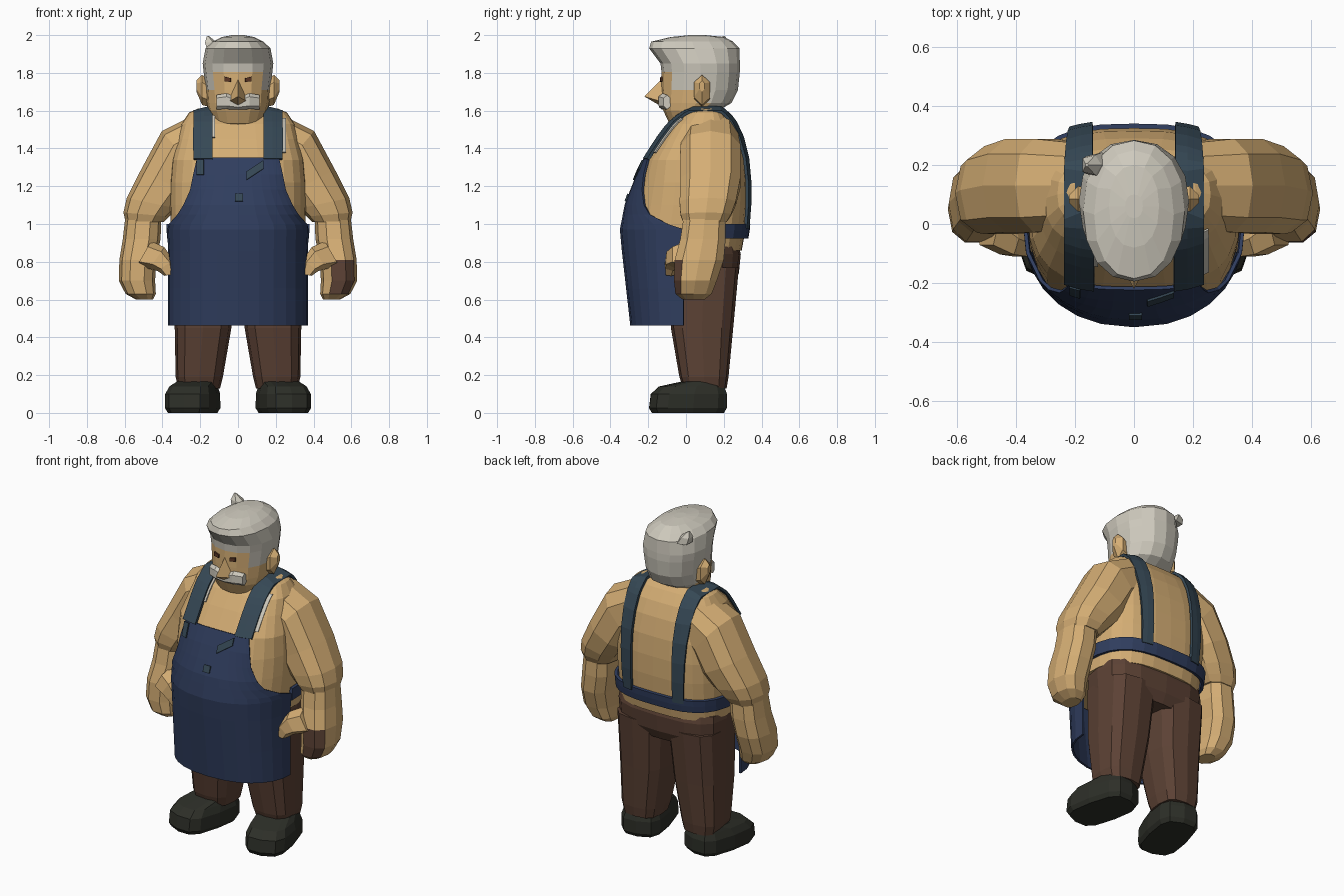
import bpy, bmesh, math
from mathutils import Vector, Matrix


def material(name, rgb):
    m = bpy.data.materials.new(name)
    m.diffuse_color = (*rgb, 1)
    return m


TAN = material("tan", (0.66, 0.42, 0.175))
NAVY = material("navy", (0.029, 0.047, 0.112))
TEAL = material("dark_teal", (0.036, 0.064, 0.09))
BROWN = material("trouser_brown", (0.107, 0.054, 0.035))
BOOT = material("boot_black", (0.026, 0.028, 0.021))
HAIR = material("pale_grey", (0.62, 0.59, 0.51))
EYE = material("eye_brown", (0.1, 0.035, 0.018))


def build(name, verts, faces, mats, solid=0):
    me = bpy.data.meshes.new(name)
    me.from_pydata([tuple(v) for v in verts], [], faces)
    bm = bmesh.new()
    bm.from_mesh(me)
    bmesh.ops.recalc_face_normals(bm, faces=bm.faces)
    bm.to_mesh(me)
    bm.free()
    for m in mats:
        me.materials.append(m)
    ob = bpy.data.objects.new(name, me)
    bpy.context.collection.objects.link(ob)
    if solid:
        mod = ob.modifiers.new("thickness", 'SOLIDIFY')
        mod.thickness = solid
        mod.offset = 0
    return ob


def sgnpow(v, e):
    return math.copysign(abs(v) ** e, v)


def ring(c, rx, ry, tilt=0, yaw=0, n=10, p=2.5):
    """Superellipse section, tilted about y and then turned about z."""
    rot = Matrix.Rotation(math.radians(yaw), 3, 'Z') @ Matrix.Rotation(-math.radians(tilt), 3, 'Y')
    out = []
    for i in range(n):
        a = 2 * math.pi * i / n
        out.append(Vector(c) + rot @ Vector((rx * sgnpow(math.cos(a), 2 / p),
                                             ry * sgnpow(math.sin(a), 2 / p), 0)))
    return out


def loft(name, rings, mats, side=1):
    n = len(rings[0])
    verts = [(v.x * side, v.y, v.z) for r in rings for v in r]
    faces = [(k * n + i, k * n + (i + 1) % n, (k + 1) * n + (i + 1) % n, (k + 1) * n + i)
             for k in range(len(rings) - 1) for i in range(n)]
    faces += [tuple(range(n)), tuple(range(len(verts) - n, len(verts)))]
    return build(name, verts, faces, mats)


def sheet(name, rows, mat, solid=0.012):
    n = len(rows[0])
    faces = [(k * n + i, k * n + i + 1, (k + 1) * n + i + 1, (k + 1) * n + i)
             for k in range(len(rows) - 1) for i in range(n - 1)]
    return build(name, [v for r in rows for v in r], faces, [mat], solid)


# Body envelope: height, half width, front y, back y
BODY = [(0.463, 0.35, -0.275, 0.25), (0.86, 0.35, -0.32, 0.295), (0.97, 0.355, -0.33, 0.315),
        (1.10, 0.36, -0.305, 0.325), (1.22, 0.36, -0.26, 0.325), (1.34, 0.35, -0.21, 0.315),
        (1.45, 0.32, -0.14, 0.29), (1.53, 0.30, -0.08, 0.255), (1.59, 0.26, -0.01, 0.21),
        (1.612, 0.21, 0.05, 0.17)]


def envelope(z):
    for a, b in zip(BODY, BODY[1:]):
        if z <= b[0]:
            t = (z - a[0]) / (b[0] - a[0])
            return [a[i] + (b[i] - a[i]) * t for i in (1, 2, 3)]
    return BODY[-1][1:]


def power(z, side):
    """The belly is rounder than the chest and back."""
    return 3 if side > 0 else 2.2 + 0.8 * min(1, max(0, (z - 1.15) / 0.2))


def surf(x, z, side, off=0.014):
    """Point on the body surface; side -1 is the front, 1 the back."""
    w, f, b = envelope(z)
    w += off
    x = max(-w, min(w, x))
    p = power(z, side)
    y = (f + b) / 2 + side * ((b - f) / 2 + off) * max(0, 1 - abs(x / w) ** p) ** (1 / p)
    return Vector((x, y, z))


def spread(w, n=14):
    return [w * sgnpow(math.sin(math.pi * (i / n - 0.5)), 0.8) for i in range(n + 1)]


# Shirt
loft("shirt_body", [[surf(x, z, -1, 0) for x in spread(w)] + [surf(x, z, 1, 0) for x in spread(w)[-2:0:-1]]
                    for z, w, f, b in BODY[1:]], [TAN])

# Apron, belt and straps
APRON = [(0.463, 0.4), (0.66, 0.4), (0.86, 0.4), (0.97, 0.4), (1.0, 0.36), (1.05, 0.315),
         (1.10, 0.285), (1.18, 0.25), (1.26, 0.235), (1.35, 0.215)]
sheet("apron", [[surf(x, z, -1) for x in spread(min(w, envelope(z)[0] + 0.014))]
                for z, w in APRON], NAVY)
sheet("back_belt", [[surf(x, z, 1) for x in spread(envelope(z)[0] + 0.014)]
                    for z in (0.925, 0.965, 1.0)], NAVY, 0.018)
FRONT = [1.335, 1.37, 1.40, 1.45, 1.50, 1.53, 1.56, 1.59, 1.61]
BACK = [1.61, 1.59, 1.56, 1.53, 1.45, 1.34, 1.22, 1.10, 0.97]


def strap_row(s, z, d, xs, off):
    """Outer edge droops where the strap crosses the shoulder."""
    drop = 0.3 * max(0, z - 1.53)
    return [surf(s * x, z + 0.008 - drop * max(0, (x - 0.15) / 0.085), d, off) for x in xs]


for s, side in ((1, "left"), (-1, "right")):
    rows = [strap_row(s, z, -1, (0.135, 0.18, 0.235), 0.019) for z in FRONT]
    rows += [strap_row(s, z, 1, (0.14, 0.18, 0.205 + 0.03 * (z - 0.97) / 0.64), 0.019) for z in BACK]
    sheet(side + "_strap", rows, TEAL, 0.016)

# Pale worn strap edges
sheet("left_strap_edge", [strap_row(1, z, -1, (0.23, 0.252), 0.012) for z in FRONT[1:-2]], HAIR, 0.008)
sheet("right_strap_edge", [strap_row(-1, z, -1, (0.122, 0.14), 0.012) for z in FRONT[3:-1]], HAIR, 0.008)

# Worn patches on the bib
for k, (x, z, w, h, skew) in enumerate([(0.09, 1.285, 0.045, 0.022, 0.03), (0.005, 1.14, 0.022, 0.02, 0),
                                        (-0.2, 1.30, 0.018, 0.04, 0)]):
    sheet("bib_patch_%d" % k, [[surf(x + i * w, z + j * h + i * skew, -1, 0.024) for i in (-1, 0, 1)]
                               for j in (-1, 0, 1)], TEAL, 0.008)

# Trousers seat
loft("trouser_seat", [ring((0, 0.09, z), w, d, n=16, p=3) for z, w, d in
                      ((0.68, 0.31, 0.16), (0.74, 0.34, 0.19), (0.84, 0.345, 0.2), (0.88, 0.34, 0.19))], [BROWN])

for s, side in ((1, "left"), (-1, "right")):
    # Legs and boots
    loft(side + "_leg", [ring((x, y, z), rx, ry, p=3, n=12) for x, y, z, rx, ry in
                         ((0.205, 0.10, 0.13, 0.11, 0.115), (0.205, 0.095, 0.19, 0.125, 0.13),
                          (0.185, 0.085, 0.45, 0.15, 0.165), (0.175, 0.095, 0.77, 0.165, 0.185))], [BROWN], s)
    loft(side + "_boot", [ring((x, y, z), rx, ry, yaw=13, p=3.2, n=12) for x, y, z, rx, ry in
                          ((0.24, 0.01, 0, 0.115, 0.195), (0.24, 0.01, 0.025, 0.13, 0.21),
                           (0.24, 0.015, 0.10, 0.13, 0.205), (0.235, 0.03, 0.14, 0.115, 0.175),
                           (0.215, 0.09, 0.165, 0.105, 0.115))], [BOOT], s)
    # Sleeve with rolled end
    loft(side + "_sleeve", [ring(c, rx, ry, t) for c, rx, ry, t in
                            (((0.18, 0.13, 1.44), 0.15, 0.15, 75), ((0.30, 0.13, 1.37), 0.16, 0.165, 50),
                             ((0.385, 0.13, 1.22), 0.145, 0.165, 28), ((0.455, 0.115, 1.11), 0.137, 0.155, 12),
                             ((0.485, 0.105, 1.05), 0.122, 0.14, 5), ((0.495, 0.10, 1.01), 0.10, 0.12, 0))],
         [TAN], s)
    # Forearm with closed hand, and thumb
    arm = loft(side + "_forearm", [ring((x, y, z), rx, ry) for x, y, z, rx, ry in
                                   ((0.50, 0.10, 1.05, 0.095, 0.115), (0.51, 0.09, 0.92, 0.10, 0.125),
                                    (0.53, 0.07, 0.81, 0.098, 0.135), (0.535, 0.05, 0.70, 0.096, 0.118),
                                    (0.515, 0.04, 0.63, 0.08, 0.10), (0.495, 0.04, 0.6, 0.045, 0.06))],
               [TAN, BROWN], s)
    if s == 1:  # dark smudge on one hand
        for f in arm.data.polygons:
            c = f.center
            f.material_index = int(f.normal.y < -0.5 and 0.63 < c.z < 0.85 and c.x > 0.5)
    loft(side + "_thumb", [ring(c, rx, ry, t, n=6) for c, rx, ry, t in
                           (((0.50, 0.0, 0.84), 0.08, 0.08, -60), ((0.43, -0.05, 0.82), 0.07, 0.06, -55),
                            ((0.385, -0.07, 0.78), 0.05, 0.045, -35), ((0.365, -0.08, 0.73), 0.025, 0.03, -10))],
         [TAN], s)
    # Ear
    loft(side + "_ear", [ring((x, 0.085, z), h, d, 90, n=6, p=2) for x, z, h, d in
                         ((0.15, 1.69, 0.07, 0.045), (0.19, 1.71, 0.08, 0.05), (0.22, 1.73, 0.03, 0.015))],
         [TAN], s)
    # Moustache half
    loft(side + "_moustache", [ring((x, y, z), h, d, 90, n=6) for x, y, z, h, d in
                               ((0, -0.125, 1.635, 0.03, 0.02), (0.06, -0.125, 1.65, 0.042, 0.022),
                                (0.115, -0.10, 1.645, 0.038, 0.02))], [HAIR], s)
    # Eye plate
    eye = [(0.038, -0.134, 1.752), (0.072, -0.128, 1.755), (0.072, -0.128, 1.78), (0.038, -0.134, 1.772)]
    build(side + "_eye", [(x * s, y, z) for x, y, z in eye], [(0, 1, 2, 3)], [EYE], 0.009)

# Head with hair: height, half width, front y, back y
HEAD = [(1.44, 0.11, -0.05, 0.17), (1.51, 0.115, -0.06, 0.15), (1.535, 0.13, -0.09, 0.15),
        (1.60, 0.155, -0.12, 0.17), (1.64, 0.165, -0.13, 0.24), (1.71, 0.17, -0.132, 0.275),
        (1.805, 0.182, -0.13, 0.285), (1.85, 0.187, -0.135, 0.285), (1.93, 0.172, -0.195, 0.283),
        (1.965, 0.135, -0.185, 0.25), (1.99, 0.085, -0.08, 0.2), (2.0, 0.03, 0.02, 0.1)]
head = loft("head_and_hair", [ring((0, (f + b) / 2, z), w, (b - f) / 2, n=16, p=2.2)
                              for z, w, f, b in HEAD], [TAN, HAIR])
for f in head.data.polygons:
    c = f.center
    f.material_index = int(c.z > 1.81 or (c.z > 1.70 and c.y > -0.06) or (c.z > 1.61 and c.y > 0.1))

# Nose and tuft of hair
build("nose", [(0, -0.125, 1.77), (-0.055, -0.12, 1.645), (0.055, -0.12, 1.645), (0, -0.22, 1.675), (0, -0.135, 1.625)],
      [(0, 1, 3), (0, 3, 2), (1, 4, 3), (4, 2, 3), (0, 2, 4, 1)], [TAN])
loft("hair_tuft", [ring((x, 0.2, z), r, r, n=5) for x, z, r in
                   ((-0.125, 1.92, 0.045), (-0.145, 1.96, 0.035), (-0.16, 1.995, 0.006))], [HAIR])
